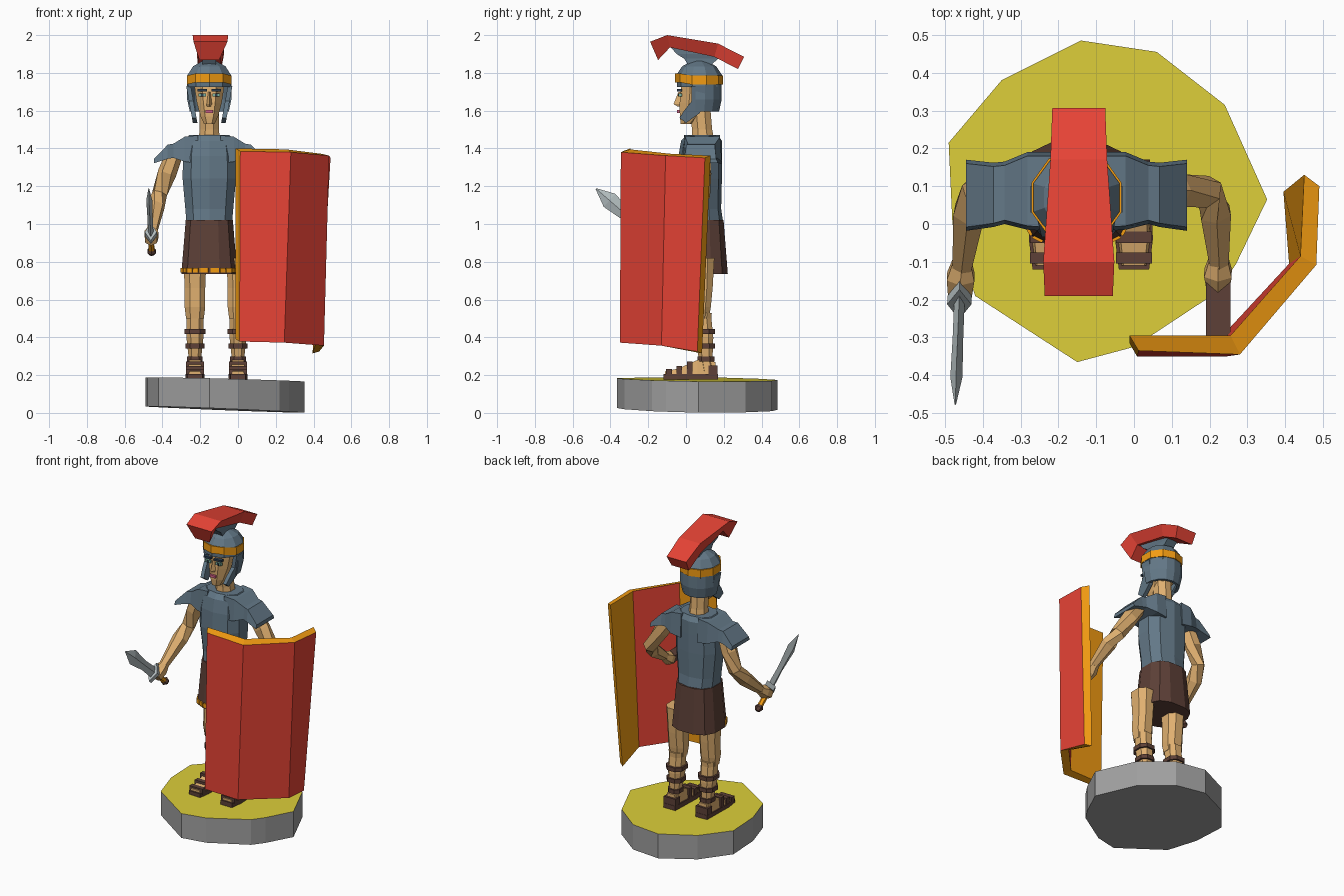
import bpy, bmesh
from math import sin, cos, radians, pi
from mathutils import Vector

if "Cube" in bpy.data.objects:
    bpy.data.objects.remove(bpy.data.objects["Cube"])

CX = -0.152  # body centre line


def mat(name, hexcol):
    m = bpy.data.materials.new(name)
    c = [int(hexcol[i:i + 2], 16) / 255 for i in (0, 2, 4)]
    m.diffuse_color = [((v + 0.055) / 1.055) ** 2.4 for v in c] + [1]
    m.use_nodes = True
    m.node_tree.nodes["Principled BSDF"].inputs["Base Color"].default_value = m.diffuse_color
    return m


RED, GOLD = mat("red", "e64335"), mat("gold", "f39c12")
STEEL, BROWN = mat("steel", "637887"), mat("leather", "5d4037")
SKIN, YELLOW = mat("skin", "e0b070"), mat("yellow", "ddcf3a")
DARK, LIP = mat("dark", "2c3e50"), mat("lip", "d9628a")
STONE, SILVER = mat("stone", "a0a0a0"), mat("silver", "b4bec0")
EYE = mat("eye", "7fb5a0")


def mesh(name, verts, faces, mats, idx=None):
    me = bpy.data.meshes.new(name)
    me.from_pydata([tuple(v) for v in verts], [], faces)
    for m in mats:
        me.materials.append(m)
    for i, k in enumerate(idx or []):
        me.polygons[i].material_index = k
    bm = bmesh.new()
    bm.from_mesh(me)
    bmesh.ops.recalc_face_normals(bm, faces=bm.faces)
    bm.to_mesh(me)
    bm.free()
    ob = bpy.data.objects.new(name, me)
    bpy.context.collection.objects.link(ob)
    return ob


def loft(name, rings, m, top=None):
    """Skin a stack of equal-sized rings and cap both ends."""
    n, k = len(rings[0]), len(rings)
    faces = [(j * n + i, j * n + (i + 1) % n, (j + 1) * n + (i + 1) % n, (j + 1) * n + i)
             for j in range(k - 1) for i in range(n)]
    faces += [tuple(range(n))[::-1], tuple(range((k - 1) * n, k * n))]
    return mesh(name, [v for r in rings for v in r], faces, [m, top or m],
                [0] * (len(faces) - 1) + [1])


def oval(x, y, z, rx, ry, n=10, p=1.0):
    """Horizontal ring; p below 1 makes it squarer."""
    def s(v):
        return (abs(v) ** p) * (1 if v >= 0 else -1)
    return [(x + rx * s(cos(a)), y + ry * s(sin(a)), z)
            for a in [2 * pi * (i + 0.5) / n for i in range(n)]]


def box(name, x0, x1, y0, y1, z0, z1, m):
    return loft(name, [[(x0, y0, z), (x1, y0, z), (x1, y1, z), (x0, y1, z)] for z in (z0, z1)], m)


def tube(name, pts, m, n=6):
    """Limb through points (x, y, z, radius)."""
    P = [Vector(p[:3]) for p in pts]
    rings = []
    for i, p in enumerate(pts):
        d = P[min(i + 1, len(P) - 1)] - P[max(i - 1, 0)]
        q = d.to_track_quat('Z', 'X')
        rings.append([P[i] + q @ Vector((p[3] * cos(2 * pi * k / n), p[3] * sin(2 * pi * k / n), 0))
                      for k in range(n)])
    return loft(name, rings, m)


# Plinth
outline = [(-.49, .215), (-.35, .38), (-.14, .485), (.06, .455), (.24, .315), (.352, .065),
           (.27, -.105), (.22, -.18), (0, -.325), (-.15, -.365), (-.42, -.19), (-.48, 0)]
loft("plinth", [[(x, y, max(0, .016 - .04 * x - .01 * y)) for x, y in outline],
                [(x, y, .176 - .025 * x - .01 * y) for x, y in outline]], STONE, YELLOW)

# Legs and sandals
for side, x in (("right", -.228), ("left", 0.0)):
    loft(side + "_shin", [oval(x, cy, z, r, r * 1.1, 8, .8) for z, cy, r in
         ((.21, .12, .04), (.28, .105, .034), (.40, .095, .048), (.50, .085, .048), (.53, .085, .05))], SKIN)
    loft(side + "_thigh", [oval(x, cy, z, rx, ry, 8, .8) for z, cy, rx, ry in
         ((.50, .075, .05, .05), (.56, .075, .058, .06), (.66, .08, .058, .065), (.82, .08, .065, .075))], SKIN)
    loft(side + "_foot", [[(x - w, y, .2), (x + w, y, .2), (x + w * .8, y, h), (x - w * .8, y, h)]
         for y, w, h in ((-.11, .035, .22), (-.04, .044, .235), (.06, .04, .28), (.155, .034, .27))], SKIN)
    loft(side + "_sole", [[(x + a * 1.0, b, z) for a, b in
         ((-.04, -.12), (.04, -.12), (.05, -.04), (.042, .17), (-.042, .17), (-.05, -.04))]
         for z in (.178, .207)], BROWN)
    for i, (y, h) in enumerate(((-.09, .232), (-.035, .248), (.02, .272))):
        box(f"{side}_foot_strap_{i}", x - .047, x + .047, y - .015, y + .015, .2, h, BROWN)
    box(side + "_heel_strap", x - .042, x + .042, .12, .168, .2, .25, BROWN)
    for i, (z, cy, r) in enumerate(((.285, .105, .044), (.355, .098, .054), (.43, .092, .06))):
        loft(f"{side}_shin_strap_{i}", [oval(x, cy, z + d, r, r * 1.1, 8, .8) for d in (-.013, .013)], BROWN)

# Skirt with gold front trim
loft("skirt", [oval(CX, .08, .735, .152, .145, 12, .75), oval(CX, .08, 1.02, .128, .122, 12, .75)], BROWN)
hem = [oval(CX, .08, z, .154, .147, 12, .75) for z in (.742, .768)]
for i in range(6, 11):
    for t in (0, .5):
        def at(k, f, grow):
            a, b = Vector(hem[k][i]), Vector(hem[k][i + 1])
            v = a.lerp(b, t + f)
            return v + (v - Vector((CX, .08, v.z))) * grow
        loft(f"skirt_trim_{i}_{int(t * 2)}", [[at(0, .05, g), at(0, .45, g), at(1, .45, g), at(1, .05, g)]
             for g in (-.03, .02)], GOLD)

# Cuirass and shoulder guards
loft("cuirass", [oval(CX, cy, z, rx, ry, 10, .8) for z, cy, rx, ry in
     ((1.0, .08, .125, .118), (1.08, .078, .132, .108), (1.24, .072, .147, .118),
      (1.36, .075, .145, .115), (1.44, .082, .132, .108), (1.47, .085, .112, .085))], STEEL)
for side, s in (("right", -1), ("left", 1)):
    loft(side + "_shoulder_guard", [[(CX + s * dx, y0, z0), (CX + s * dx, y1, z0),
         (CX + s * dx, y1 - .01, z1), (CX + s * dx, y0 + .01, z1)] for dx, z0, z1, y0, y1 in
         ((.06, 1.32, 1.47, -.02, .19), (.13, 1.33, 1.462, -.015, .19), (.19, 1.35, 1.425, .0, .165),
          (.22, 1.345, 1.42, -.008, .162), (.292, 1.322, 1.345, -.018, .17))], STEEL)

# Arms and fists
tube("right_arm", [(-.33, .085, 1.39, .045), (-.375, .09, 1.27, .05), (-.415, .09, 1.16, .042),
                   (-.435, .03, 1.09, .047), (-.455, -.12, .96, .028)], SKIN)
tube("right_fist", [(-.455, -.10, .97, .028), (-.458, -.14, .945, .042), (-.46, -.185, .915, .036)], SKIN)
tube("left_arm", [(.03, .09, 1.39, .045), (.11, .09, 1.28, .05), (.195, .085, 1.15, .044),
                  (.215, .03, 1.10, .046), (.225, -.11, 1.0, .028)], SKIN)
tube("left_fist", [(.224, -.09, 1.01, .028), (.222, -.13, .985, .042), (.222, -.17, .96, .034)], SKIN)

# Sword, laid out along its own axis
O, D, W = Vector((-.457, -.088, .85)), Vector((-.03, -.755, .655)), Vector((0, .655, .755))


def blade_ring(t, w, th):
    c = O + D * t
    return [c + W * w, c + Vector((th, 0, 0)), c - W * w, c - Vector((th, 0, 0))]


loft("sword_blade", [blade_ring(*r) for r in ((.16, .034, .014), (.28, .03, .014), (.42, .046, .016),
                                              (.515, .003, .002))], SILVER)
loft("sword_guard", [blade_ring(*r) for r in ((.135, .06, .032), (.165, .06, .032))], SILVER)
tube("sword_grip", [tuple(O + D * t) + (.017,) for t in (.01, .14)], GOLD)
tube("sword_pommel", [tuple(O + D * t) + (r,) for t, r in ((-.015, .014), (.008, .026), (.03, .014))], BROWN)

# Three-panel shield
outer = [[(.012, -.335, 1.385), (.28, -.345, 1.38), (.482, -.108, 1.362), (.49, .10, 1.35)],
         [(.008, -.35, .378), (.245, -.35, .372), (.455, -.13, .356), (.43, .06, .325)]]
inner = [[(-.012, -.295, 1.40), (.255, -.295, 1.395), (.44, -.085, 1.372), (.45, .13, 1.362)],
         [(-.012, -.315, .39), (.225, -.305, .385), (.41, -.105, .365), (.395, .085, .315)]]
verts = outer[0] + outer[1] + inner[0] + inner[1]
faces, idx = [], []
for i in range(3):
    faces += [(i, i + 1, i + 5, i + 4), (i + 8, i + 9, i + 13, i + 12),
              (i, i + 1, i + 9, i + 8), (i + 4, i + 5, i + 13, i + 12)]
    idx += [0, 0 if i == 1 else 1, 1, 1]
faces += [(0, 4, 12, 8), (3, 7, 15, 11)]
mesh("shield", verts, faces, [RED, GOLD], idx + [1, 1])
box("shield_grip", .19, .255, -.31, -.15, .955, .995, BROWN)

# Neck and head
loft("neck", [oval(CX, cy, z, r, r * 1.05, 8) for z, cy, r in
     ((1.44, .09, .062), (1.50, .085, .055), (1.62, .075, .055))], SKIN)
loft("head", [oval(CX, cy, z, rx, ry, 8, .85) for z, cy, rx, ry in
     ((1.53, .005, .03, .035), (1.57, .025, .05, .062), (1.64, .06, .07, .1),
      (1.70, .065, .08, .1), (1.78, .07, .09, .1))], SKIN)
loft("nose", [[(CX - w, -.02, z), (CX, y, z), (CX + w, -.02, z)] for z, y, w in
     ((1.622, -.045, .02), (1.635, -.066, .02), (1.70, -.04, .01))], SKIN)
box("lips", CX - .02, CX + .02, -.047, -.02, 1.588, 1.603, LIP)
for side, s in (("right", -1), ("left", 1)):
    x = CX + s * .037
    box(side + "_eye", x - .019, x + .019, -.041, -.02, 1.674, 1.69, EYE)
    box(side + "_pupil", x - .006, x + .006, -.043, -.02, 1.674, 1.69, DARK)
    box(side + "_eyebrow", x - .026, x + .026, -.047, -.02, 1.702, 1.714, DARK)

# Helmet dome, gold band, neck guard and cheek guards
loft("helmet_dome", [oval(CX, .07, z, r, r, 10) for z, r in
     ((1.725, .118), (1.79, .12), (1.835, .09), (1.862, .04))], STEEL)
loft("helmet_band", [[(x, y, z + (.012 if y < 0 else 0)) for x, y, z in oval(CX, .07, z, .125, .127, 10)]
                     for z in (1.738, 1.785)], GOLD)
arc = [radians(a) for a in range(-10, 191, 25)]
guard = []
for a in arc:
    guard.append([(CX + r * cos(a), .07 + r * sin(a), z) for r, z in
                  ((.119, 1.74), (.119, 1.66), (.105, 1.595), (.088, 1.595), (.10, 1.66), (.10, 1.74))])
loft("helmet_neck_guard", guard, STEEL)
cheek = [(.03, 1.73), (.10, 1.73), (.105, 1.63), (.07, 1.585), (.0, 1.535), (-.035, 1.562), (-.01, 1.60), (.03, 1.65)]
for side, s in (("right", -1), ("left", 1)):
    loft(side + "_cheek_guard", [[(CX + s * (d - (1.73 - z) * .18), y, z) for y, z in cheek]
                                 for d in (.098, .122)], STEEL)

# Crest and its holder
loft("crest_holder", [[(CX + a * w, y0 if b < 0 else y1, z) for a, b in ((-1, -1), (1, -1), (1, 1), (-1, 1))]
     for z, w, y0, y1 in ((1.83, .035, .02, .12), (1.875, .035, -.01, .17), (1.90, .04, -.05, .17),
                          (1.935, .04, -.08, .05))], STEEL)
loft("crest", [[(CX + .006 - wt, yt, zt), (CX + .006 + wt, yt, zt), (CX + wb, yb, zb), (CX - wb, yb, zb)]
     for yt, zt, wt, yb, zb, wb in ((-.19, 1.965, .09, -.148, 1.868, .052), (-.10, 2.0, .094, -.085, 1.935, .055),
                                    (.17, 1.955, .075, .15, 1.885, .06), (.307, 1.885, .07, .275, 1.82, .062))], RED)
